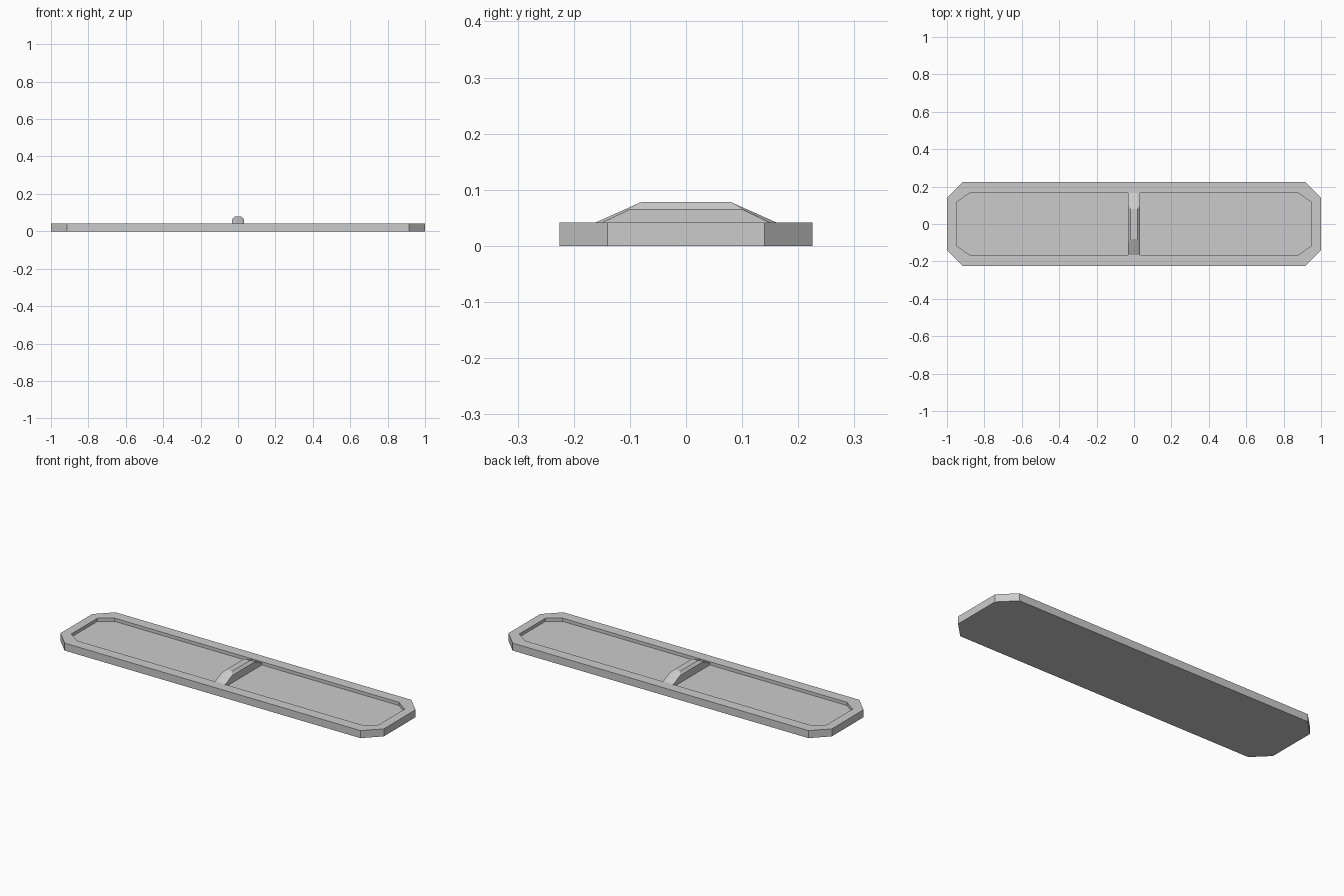
import bpy

if "Cube" in bpy.data.objects:
    bpy.data.objects.remove(bpy.data.objects["Cube"])


def make_object(name, verts, faces):
    mesh = bpy.data.meshes.new(name)
    mesh.from_pydata(verts, [], faces)
    mesh.validate()
    mesh.update()
    obj = bpy.data.objects.new(name, mesh)
    bpy.context.collection.objects.link(obj)
    return obj


def loft(name, rings):
    """Bridge closed rings of equal size and cap both ends."""
    n = len(rings[0])
    verts = [v for ring in rings for v in ring]
    faces = [(k*n + i, k*n + (i+1) % n, (k+1)*n + (i+1) % n, (k+1)*n + i)
             for k in range(len(rings) - 1) for i in range(n)]
    faces.append(tuple(reversed(range(n))))
    faces.append(tuple(range((len(rings)-1)*n, len(rings)*n)))
    return make_object(name, verts, faces)


def octagon(x, y, cx, cy, z):
    """Counter-clockwise rectangle with cut corners."""
    quarter = [(x, y - cy), (x - cx, y)]
    half = quarter + [(-a, b) for a, b in reversed(quarter)]
    return [(a, b, z) for a, b in half + [(-a, -b) for a, b in half]]


# Shallow tray: outer wall, flat rim, inner wall, recessed floor
TOP, FLOOR = 0.042, 0.024
loft("tray", [
    octagon(1.0, 0.225, 0.085, 0.085, 0),
    octagon(1.0, 0.225, 0.085, 0.085, TOP),
    octagon(0.95, 0.165, 0.07, 0.05, TOP),
    octagon(0.95, 0.165, 0.07, 0.05, FLOOR),
])


# Chamfered grip bar across the recess, sloping down at both ends
def section(y_top, z_top, y_side, z_side):
    w, t, base = 0.032, 0.018, FLOOR - 0.004
    return [(-w, y_side, base), (-w, y_side, z_side), (-t, y_top, z_top),
            (t, y_top, z_top), (w, y_side, z_side), (w, y_side, base)]


ends = [(0.165, 0.040, 0.165, 0.034), (0.08, 0.078, 0.1, 0.065)]
rings = [section(-a, b, -c, d) for a, b, c, d in ends]
rings += [section(*e) for e in reversed(ends)]
loft("grip_bar", [list(reversed(r)) for r in reversed(rings)])
